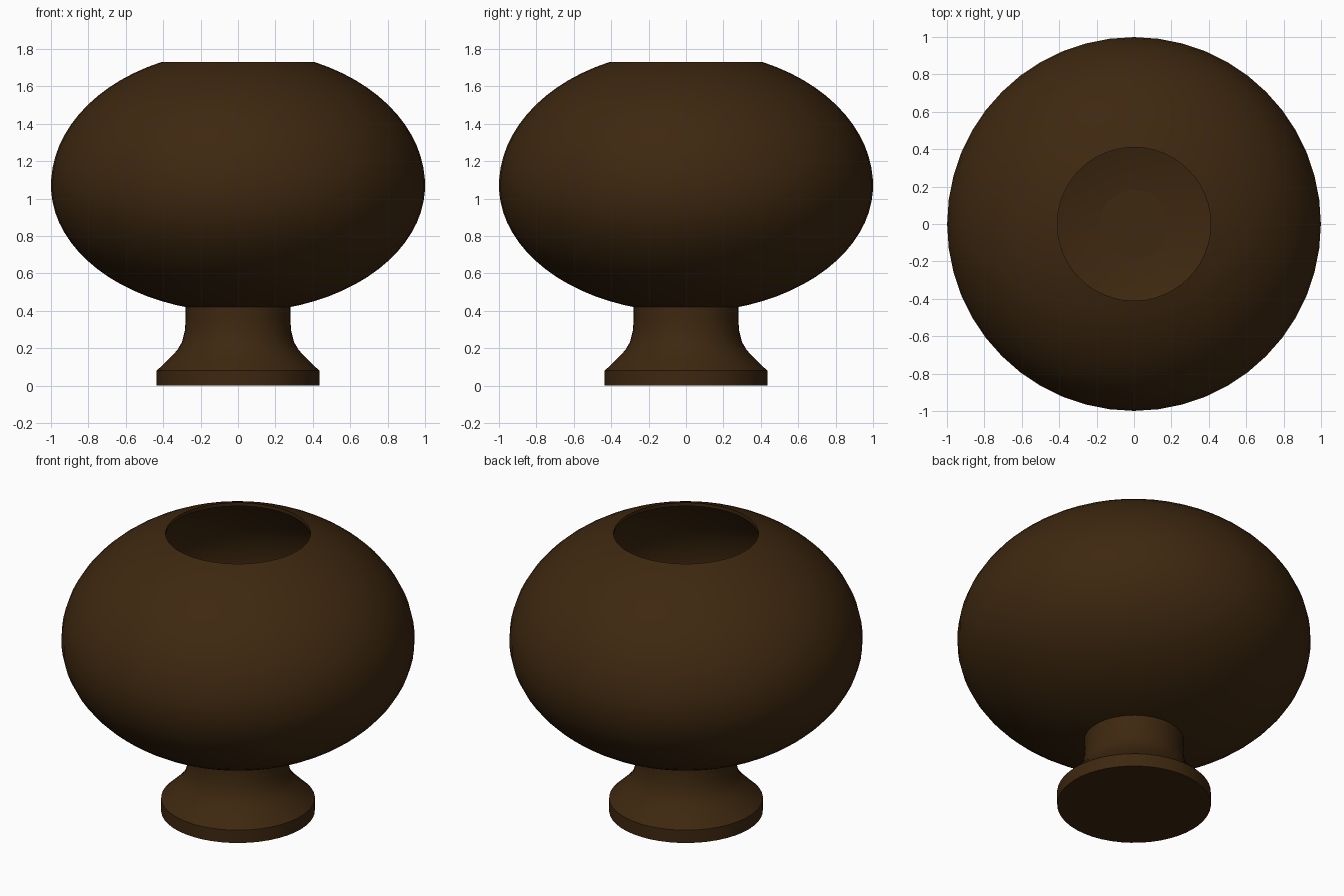
import bpy, bmesh, math

if "Cube" in bpy.data.objects:
    bpy.data.objects.remove(bpy.data.objects["Cube"])

wood = bpy.data.materials.new("dark brown")
wood.diffuse_color = (0.048, 0.021, 0.005, 1)
wood.use_nodes = True
wood.node_tree.nodes["Principled BSDF"].inputs["Base Color"].default_value = wood.diffuse_color
SEGMENTS = 48


def lathe(name, profile):
    """Spin a profile of (radius, height) points about the z axis."""
    bm = bmesh.new()
    verts = [bm.verts.new((r, 0, z)) for r, z in profile]
    edges = [bm.edges.new(pair) for pair in zip(verts, verts[1:])]
    bmesh.ops.spin(bm, geom=verts + edges, cent=(0, 0, 0), axis=(0, 0, 1),
                   angle=math.tau, steps=SEGMENTS, use_duplicate=False)
    bmesh.ops.remove_doubles(bm, verts=bm.verts, dist=1e-4)
    bmesh.ops.recalc_face_normals(bm, faces=bm.faces)
    mesh = bpy.data.meshes.new(name)
    bm.to_mesh(mesh)
    bm.free()
    mesh.materials.append(wood)
    obj = bpy.data.objects.new(name, mesh)
    bpy.context.collection.objects.link(obj)
    bpy.ops.object.select_all(action='DESELECT')
    obj.select_set(True)
    bpy.context.view_layer.objects.active = obj
    bpy.ops.object.shade_smooth_by_angle(angle=math.radians(30))
    return obj


def bowl_curve(inset, rim_radius, steps):
    """Squashed globe from the bottom centre up to the rim."""
    a, low, high, mid = 1 - inset, 0.677 - inset, 0.724 - inset, 1.07
    end = math.acos(rim_radius / a)
    points = []
    for i in range(steps + 1):
        t = -math.pi / 2 + (end + math.pi / 2) * i / steps
        b = low if t < 0 else high
        points.append((max(0, a * math.cos(t)), mid + b * math.sin(t)))
    return points


# Hollow globe bowl: outer skin up to the rim, then inner skin back down
lathe("bowl", bowl_curve(0, 0.41, 32) + bowl_curve(0.02, 0.41, 32)[::-1])

# Flared foot with a flat disc base
lathe("foot", [(0, 0), (0.435, 0), (0.435, 0.08), (0.37, 0.142), (0.325, 0.19),
               (0.30, 0.232), (0.285, 0.29), (0.28, 0.35), (0.28, 0.425), (0, 0.425)])
